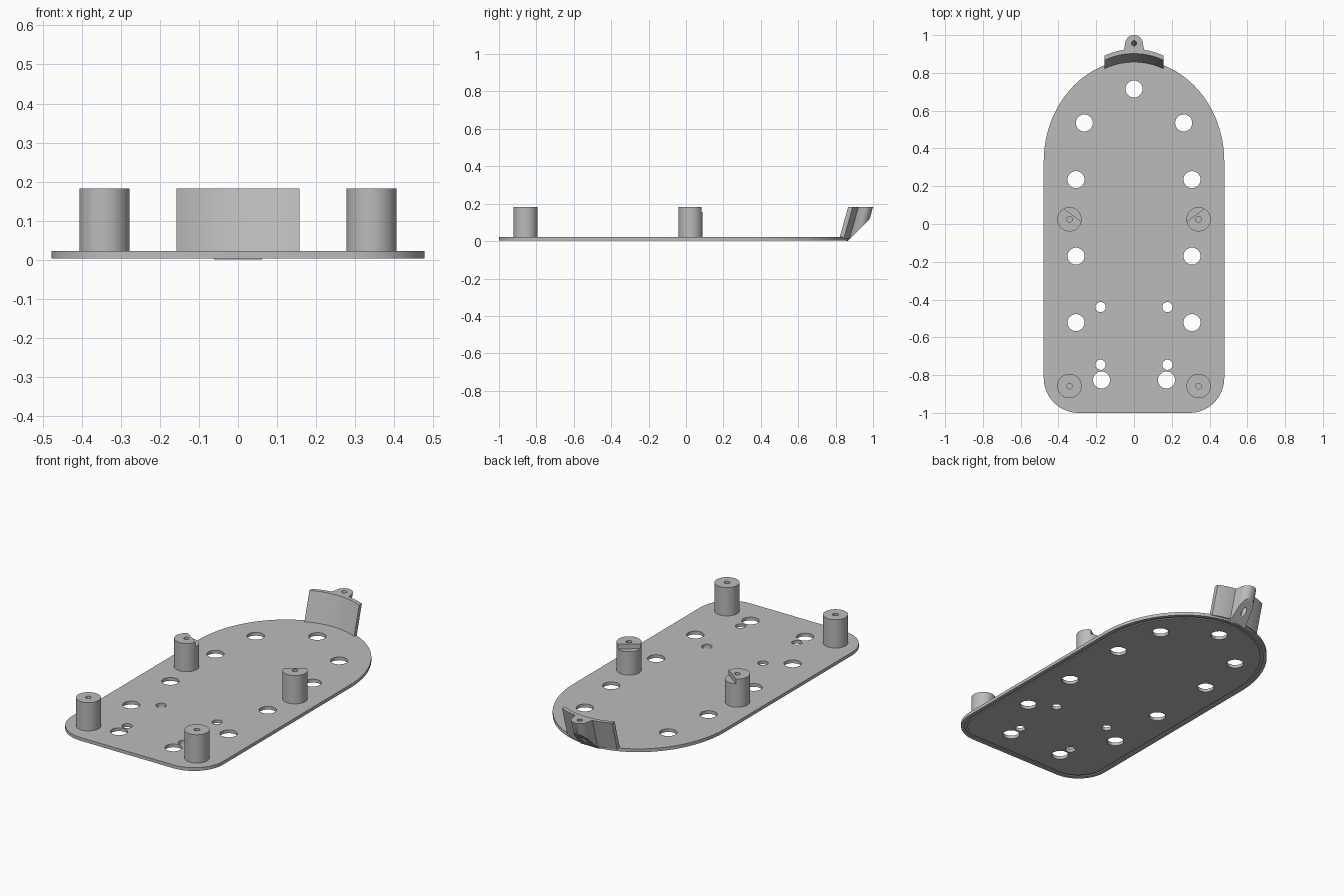
import bpy, bmesh
from math import sin, cos, pi, radians
from mathutils import Vector

cube = bpy.data.objects.get("Cube")
if cube:
    bpy.data.objects.remove(cube, do_unlink=True)

grey = bpy.data.materials.new("plain grey")
grey.use_nodes = True
grey.diffuse_color = (0.5, 0.5, 0.5, 1)
grey.node_tree.nodes["Principled BSDF"].inputs["Base Color"].default_value = (0.5, 0.5, 0.5, 1)

TOP, DECK, BASE = 0.183, 0.022, 0.0035
LEAN = 0.28  # backward lean of the rear bracket, y per z


def arc(cx, cy, rx, ry, a0, a1, n):
    """Points along an elliptical arc, angles in degrees."""
    return [(cx + rx * cos(radians(a0 + (a1 - a0) * i / n)),
             cy + ry * sin(radians(a0 + (a1 - a0) * i / n))) for i in range(n + 1)]


def circle(x, y, r, n=32):
    return arc(x, y, r, r, 0, 360, n)[:-1]


def add_prism(bm, outline, z0, z1, lean=0.0):
    """Extrude an outline drawn at TOP height, shearing it in y."""
    lo, hi = [[bm.verts.new((x, y + (z - TOP) * lean, z)) for x, y in outline] for z in (z0, z1)]
    bm.faces.new(lo[::-1])
    bm.faces.new(hi)
    for i in range(len(lo)):
        j = (i + 1) % len(lo)
        bm.faces.new((lo[i], lo[j], hi[j], hi[i]))


def finish(bm, name):
    bmesh.ops.recalc_face_normals(bm, faces=bm.faces[:])
    mesh = bpy.data.meshes.new(name)
    bm.to_mesh(mesh)
    bm.free()
    mesh.materials.append(grey)
    obj = bpy.data.objects.new(name, mesh)
    bpy.context.collection.objects.link(obj)
    return obj


def prisms(name, outlines, z0, z1, lean=0.0):
    bm = bmesh.new()
    for outline in outlines:
        add_prism(bm, outline, z0, z1, lean)
    return finish(bm, name)


def cut(obj, cutter):
    """Subtract the cutter, then discard it."""
    cutter.hide_render = True
    mod = obj.modifiers.new("cut", "BOOLEAN")
    mod.operation, mod.solver, mod.object = "DIFFERENCE", "EXACT", cutter
    bpy.context.view_layer.objects.active = obj
    bpy.ops.object.modifier_apply(modifier=mod.name)
    bpy.data.objects.remove(cutter, do_unlink=True)


def plate_outline(d=0.0):
    """Rounded front corners and a domed rear, inset by d."""
    r = 0.185 - d
    w = 0.478 - d
    return (arc(0, 0.33, w, 0.54 - d, 0, 180, 64)
            + arc(-0.293, -0.815, r, r, 180, 270, 16)
            + arc(0.293, -0.815, r, r, 270, 360, 16))


# Base plate with its round openings
plate = prisms("base_plate", [plate_outline()], BASE, DECK)
big = [(0.263, 0.535), (0.307, 0.235), (0.307, -0.17), (0.307, -0.522), (0.172, -0.826)]
small = [(0.177, -0.44), (0.177, -0.745)]
holes = [circle(0, 0.715, 0.045)]
for side in (-1, 1):
    holes += [circle(side * x, y, 0.045) for x, y in big]
    holes += [circle(side * x, y, 0.027) for x, y in small]
cut(plate, prisms("hole_cutter", holes, -0.05, 0.1))

# Shallow groove running around the underside
bm = bmesh.new()
rings = [[bm.verts.new((x, y, z)) for x, y in plate_outline(d)]
         for d, z in ((0.02, -0.01), (0.035, -0.01), (0.035, 0.009), (0.02, 0.009))]
for k in range(4):
    a, b = rings[k], rings[(k + 1) % 4]
    for i in range(len(a)):
        j = (i + 1) % len(a)
        bm.faces.new((a[i], a[j], b[j], b[i]))
cut(plate, finish(bm, "groove_cutter"))

# Four posts with blind screw holes; the middle pair has a stepped top
parts = [plate]
for side, label in ((1, "left"), (-1, "right")):
    for y, place in ((-0.858, "front"), (0.025, "middle")):
        cx = side * 0.342
        post = prisms(f"{place}_{label}_post", [circle(cx, y, 0.0645, 48)], 0.015, TOP)
        cut(post, prisms("screw_cutter", [circle(cx, y, 0.015, 24)], 0.08, 0.3))
        if place == "middle":
            normal = Vector((-side * 0.585, 0.811))
            along = Vector((-normal.y, normal.x)) * 0.1
            start = Vector((cx, y)) + normal * 0.028
            far = start + normal * 0.1
            step = [start - along, far - along, far + along, start + along]
            cut(post, prisms("step_cutter", [[tuple(p) for p in step]], 0.155, 0.3))
        parts.append(post)

# Leaning curved wall at the rear
R, half = 0.37, 25.1
yc = 0.902 - R
wall_outline = (arc(0, yc, R, R, 90 - half, 90 + half, 24)
                + [(x, y + 0.024) for x, y in arc(0, yc, R, R, 90 + half, 90 - half, 24)])
parts.append(prisms("rear_wall", [wall_outline], 0.015, TOP, LEAN))

# Rounded lug behind the wall, undercut at 45 degrees and drilled
bm = bmesh.new()
lug_outline = [(0.062, 0.905), (0.052, 0.93)] + arc(0, 0.953, 0.047, 0.047, 0, 180, 24) \
    + [(-0.052, 0.93), (-0.062, 0.905)]
add_prism(bm, lug_outline, 0, TOP, LEAN)
bmesh.ops.bisect_plane(bm, geom=bm.verts[:] + bm.edges[:] + bm.faces[:],
                       plane_co=(0, 0.98, 0.115), plane_no=(0, 1, -1), clear_outer=True)
bmesh.ops.holes_fill(bm, edges=[e for e in bm.edges if e.is_boundary])
lug = finish(bm, "rear_lug")
cut(lug, prisms("lug_cutter", [circle(0, 0.957, 0.014, 24)], -0.05, 0.3, LEAN))
parts.append(lug)

# Smooth shading with crisp edges
bpy.ops.object.select_all(action="DESELECT")
for obj in parts:
    obj.select_set(True)
bpy.context.view_layer.objects.active = plate
bpy.ops.object.shade_smooth_by_angle(angle=radians(30))
